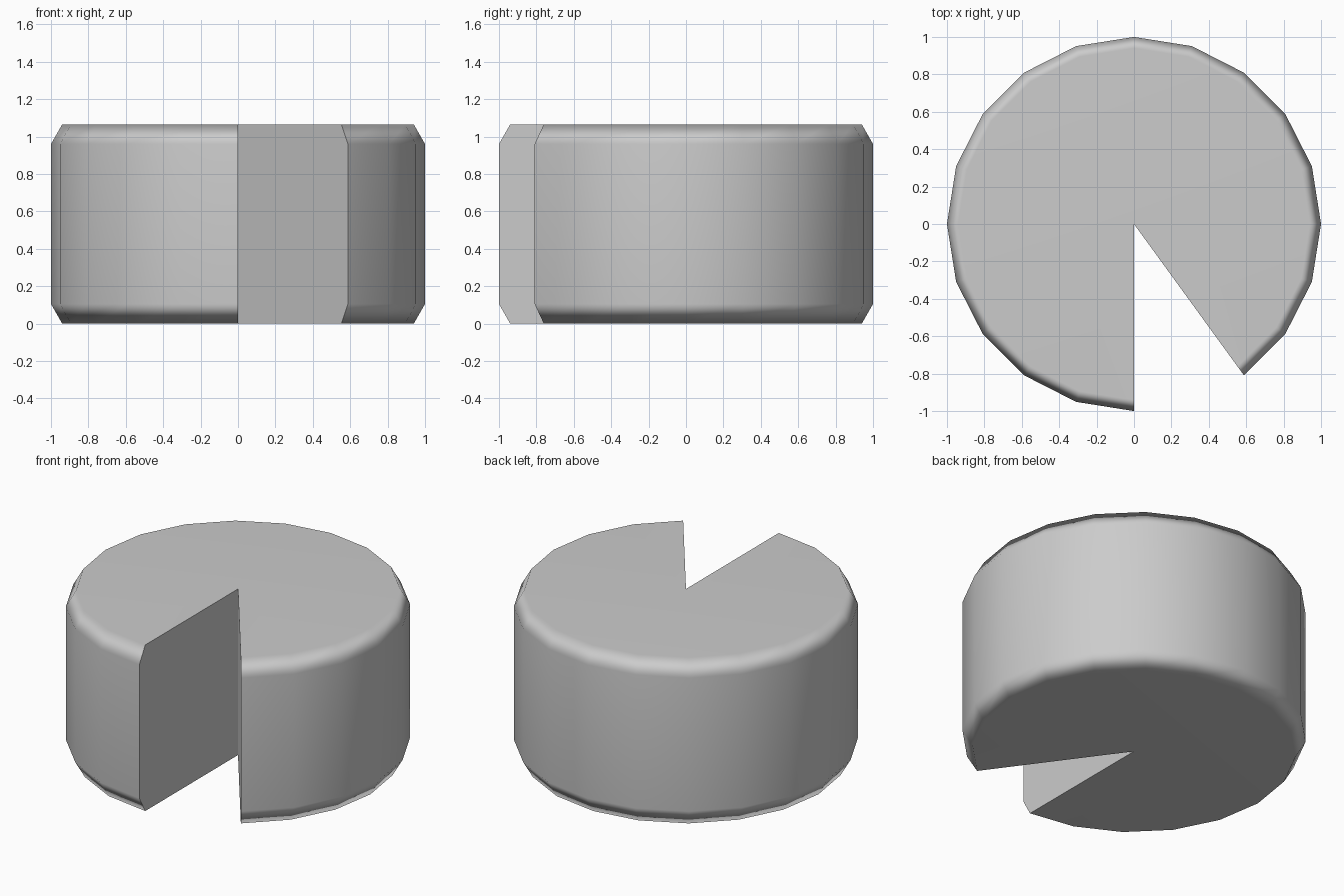
import bpy, bmesh, math

if "Cube" in bpy.data.objects:
    bpy.data.objects.remove(bpy.data.objects["Cube"])

SIDES = 20
START, COUNT = -54, 19              # open wedge between -90 and -54 degrees
PROFILE = [(0.94, 0.0), (1.0, 0.105), (1.0, 0.96), (0.94, 1.065)]

bm = bmesh.new()

# Chamfered rim columns around the wheel
cols = []
for i in range(COUNT):
    a = math.radians(START + i * 360 / SIDES)
    cols.append([bm.verts.new((r * math.cos(a), r * math.sin(a), z)) for r, z in PROFILE])
low = bm.verts.new((0, 0, PROFILE[0][1]))
high = bm.verts.new((0, 0, PROFILE[-1][1]))

# Outer wall
for a, b in zip(cols, cols[1:]):
    for k in range(len(PROFILE) - 1):
        bm.faces.new((a[k], b[k], b[k + 1], a[k + 1]))

# Top, bottom and the two cut faces
bm.faces.new([c[-1] for c in cols] + [high])
bm.faces.new([low] + [c[0] for c in reversed(cols)])
bm.faces.new([low] + cols[0] + [high])
bm.faces.new([high] + cols[-1][::-1] + [low])
bmesh.ops.recalc_face_normals(bm, faces=bm.faces)

# Smooth rim, crisp cut edges
for f in bm.faces:
    f.smooth = True
for e in bm.edges:
    e.smooth = e.calc_face_angle(0) < math.radians(65)

mesh = bpy.data.meshes.new("cut_wheel")
bm.to_mesh(mesh)
bm.free()
wheel = bpy.data.objects.new("cut_wheel", mesh)
bpy.context.collection.objects.link(wheel)

# Keep the large faces flat in shading
mod = wheel.modifiers.new("weighted_normals", 'WEIGHTED_NORMAL')
mod.keep_sharp = True
